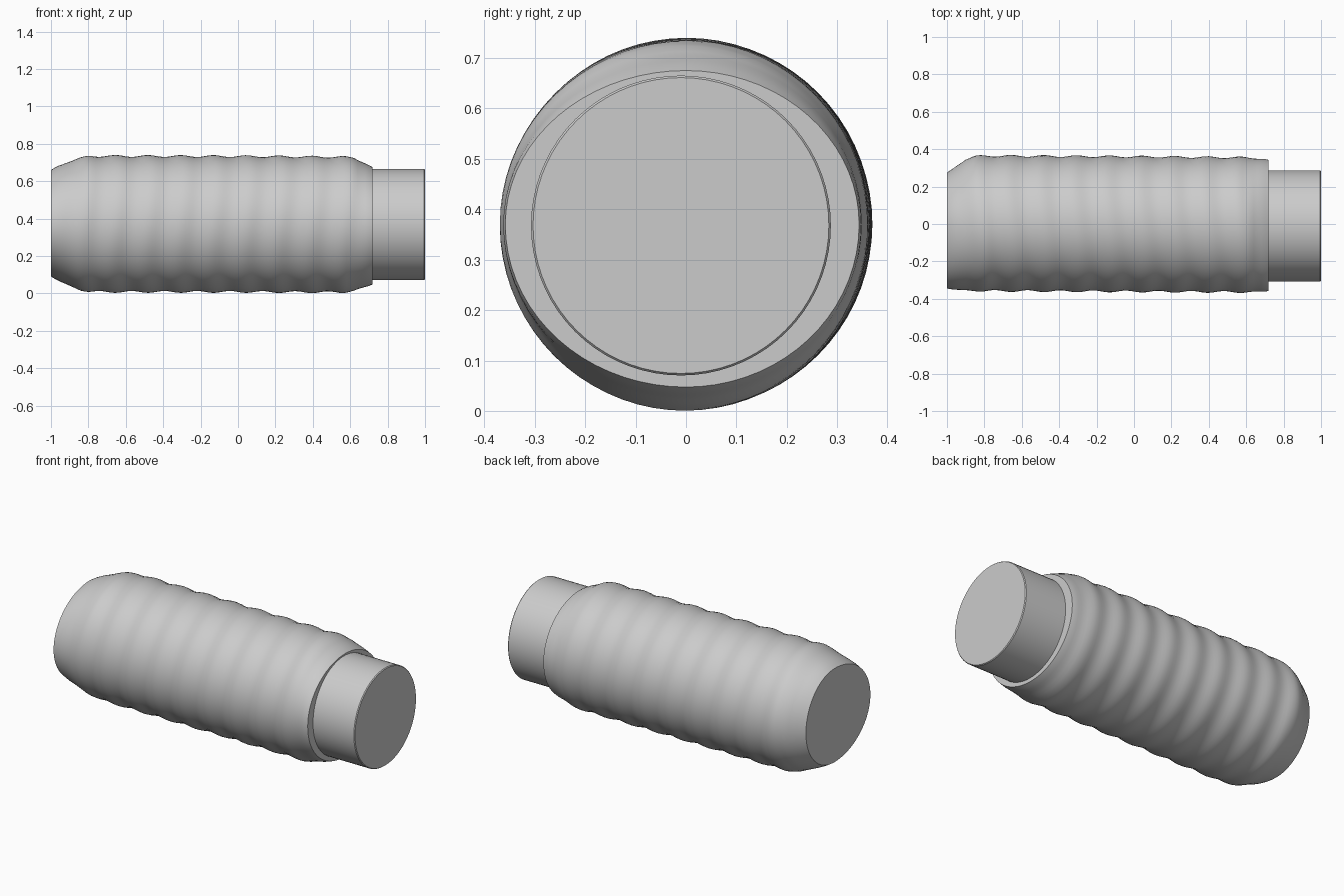
import bpy, bmesh, math

if "Cube" in bpy.data.objects:
    bpy.data.objects.remove(bpy.data.objects["Cube"], do_unlink=True)

grey = bpy.data.materials.new("light_grey")
grey.use_nodes = True
GREY = (0.6, 0.6, 0.6, 1)
grey.diffuse_color = GREY
grey.node_tree.nodes["Principled BSDF"].inputs["Base Color"].default_value = GREY

SEG = 72
CZ = 0.37


def lerp_table(table, x):
    """Interpolate the radii in a table of (x, back, front, top, bottom)."""
    for a, b in zip(table, table[1:]):
        if x <= b[0]:
            t = (x - a[0]) / (b[0] - a[0])
            return [p + (q - p) * t for p, q in zip(a[1:], b[1:])]
    return list(table[-1][1:])


def loft(name, rings):
    """Skin a list of rings of points and close both ends."""
    bm = bmesh.new()
    loops = [[bm.verts.new(p) for p in ring] for ring in rings]
    for a, b in zip(loops, loops[1:]):
        for i in range(SEG):
            j = (i + 1) % SEG
            bm.faces.new((a[i], a[j], b[j], b[i]))
    bm.faces.new(loops[0])
    bm.faces.new(loops[-1])
    bmesh.ops.recalc_face_normals(bm, faces=bm.faces)
    me = bpy.data.meshes.new(name)
    bm.to_mesh(me)
    bm.free()
    me.materials.append(grey)
    ob = bpy.data.objects.new(name, me)
    bpy.context.collection.objects.link(ob)
    bpy.ops.object.select_all(action='DESELECT')
    ob.select_set(True)
    bpy.context.view_layer.objects.active = ob
    bpy.ops.object.shade_smooth_by_angle(angle=math.radians(35))
    return ob


# Soft rippled sleeve: radii towards back, front, top and bottom along its length
SLEEVE = [
    (-1.00, 0.275, 0.345, 0.290, 0.280),
    (-0.97, 0.295, 0.350, 0.308, 0.298),
    (-0.90, 0.345, 0.355, 0.335, 0.330),
    (-0.85, 0.363, 0.357, 0.352, 0.350),
    (-0.79, 0.365, 0.358, 0.365, 0.362),
    (0.00, 0.361, 0.361, 0.364, 0.362),
    (0.56, 0.356, 0.364, 0.360, 0.364),
    (0.62, 0.354, 0.364, 0.355, 0.356),
    (0.70, 0.347, 0.362, 0.316, 0.330),
    (0.72, 0.343, 0.358, 0.305, 0.322),
]


def sleeve_ring(x):
    back, front, top, bottom = lerp_table(SLEEVE, x)
    fade = max(0.0, min(1.0, (x + 0.95) / 0.15, (0.7 - x) / 0.1))
    ring = []
    for i in range(SEG):
        a = 2 * math.pi * i / SEG
        c, s = math.cos(a), math.sin(a)
        wave = 0.005 * fade * math.sin(2 * math.pi * x / 0.175 + 0.8 * math.sin(2 * a))
        y = c * ((back if c > 0 else front) + wave)
        z = s * ((top if s > 0 else bottom) + wave)
        ring.append((x, y, CZ + z))
    return ring


def neck_ring(x, r):
    return [(x, -0.01 + r * math.cos(2 * math.pi * i / SEG),
             0.368 + r * math.sin(2 * math.pi * i / SEG)) for i in range(SEG)]


N = 86
loft("rippled_sleeve", [sleeve_ring(-1 + 1.72 * i / N) for i in range(N + 1)])

# Plain round neck with a flat end
loft("round_neck", [neck_ring(0.60, 0.297), neck_ring(0.995, 0.297), neck_ring(1.0, 0.293)])
